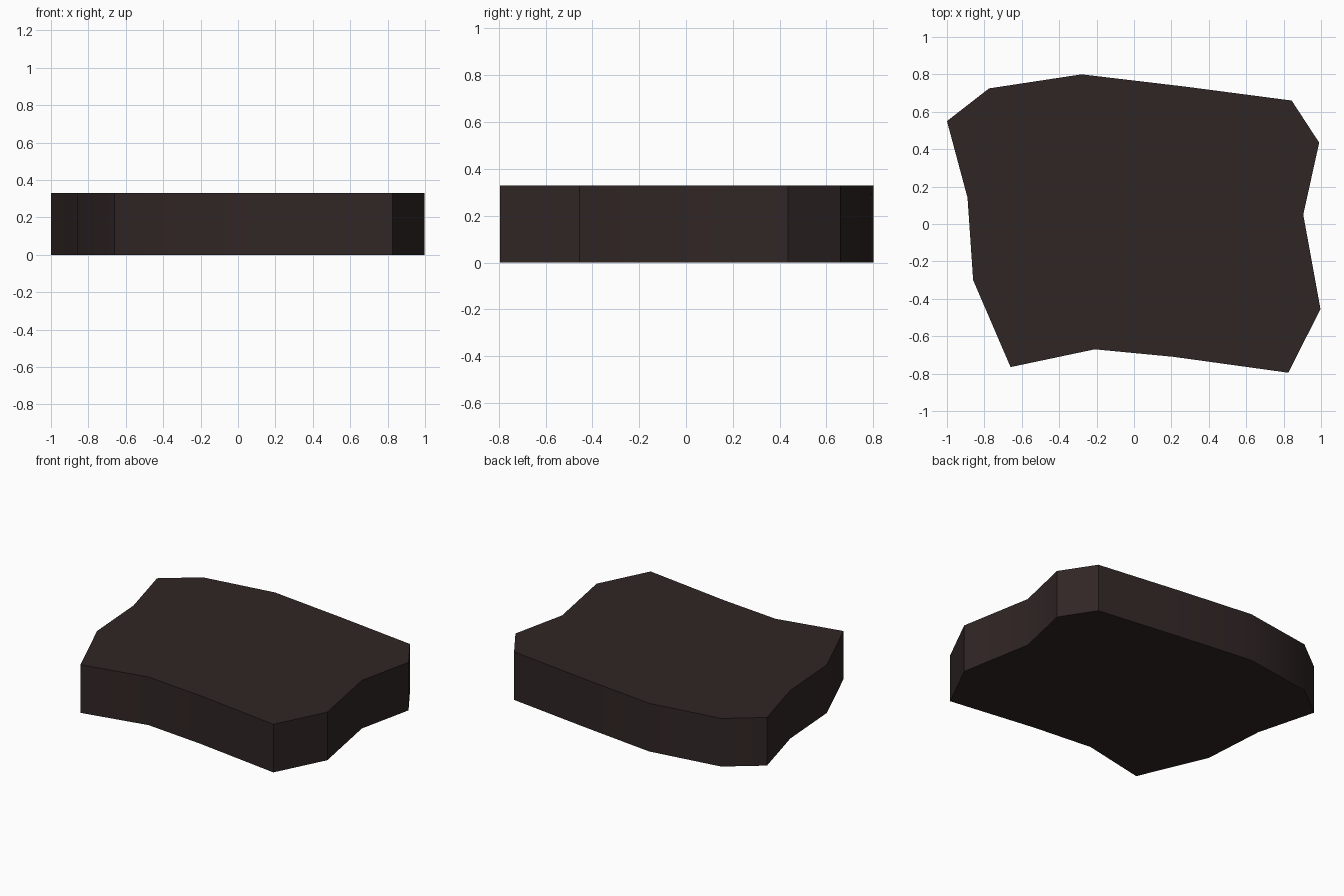
import bpy, bmesh, math

if "Cube" in bpy.data.objects:
    bpy.data.objects.remove(bpy.data.objects["Cube"])

HEIGHT = 0.33

# Irregular outline of the slab, seen from above
OUTLINE = [(-0.66, -0.765), (-0.21, -0.67), (0.21, -0.71), (0.825, -0.795),
           (0.997, -0.455), (0.905, 0.05), (0.99, 0.435), (0.843, 0.66),
           (0.27, 0.735), (-0.28, 0.80), (-0.775, 0.725), (-1.0, 0.55),
           (-0.89, 0.14), (-0.86, -0.30)]

# Dark brown stone colour
stone = bpy.data.materials.new("dark_brown_stone")
stone.diffuse_color = (0.030, 0.0190, 0.0185, 1)
stone.use_nodes = True
stone.node_tree.nodes["Principled BSDF"].inputs["Base Color"].default_value = stone.diffuse_color

# Slab: outline extruded straight up
bm = bmesh.new()
base = bm.faces.new([bm.verts.new((x, y, 0)) for x, y in OUTLINE])
result = bmesh.ops.extrude_face_region(bm, geom=[base], use_keep_orig=True)
top = [g for g in result["geom"] if isinstance(g, bmesh.types.BMVert)]
bmesh.ops.translate(bm, verts=top, vec=(0, 0, HEIGHT))
bmesh.ops.recalc_face_normals(bm, faces=bm.faces)

mesh = bpy.data.meshes.new("stone_slab")
bm.to_mesh(mesh)
bm.free()
mesh.materials.append(stone)
slab = bpy.data.objects.new("stone_slab", mesh)
bpy.context.collection.objects.link(slab)

# Soft shading along gentle bends, crisp corners elsewhere
bpy.context.view_layer.objects.active = slab
slab.select_set(True)
bpy.ops.object.shade_smooth_by_angle(angle=math.radians(30))
